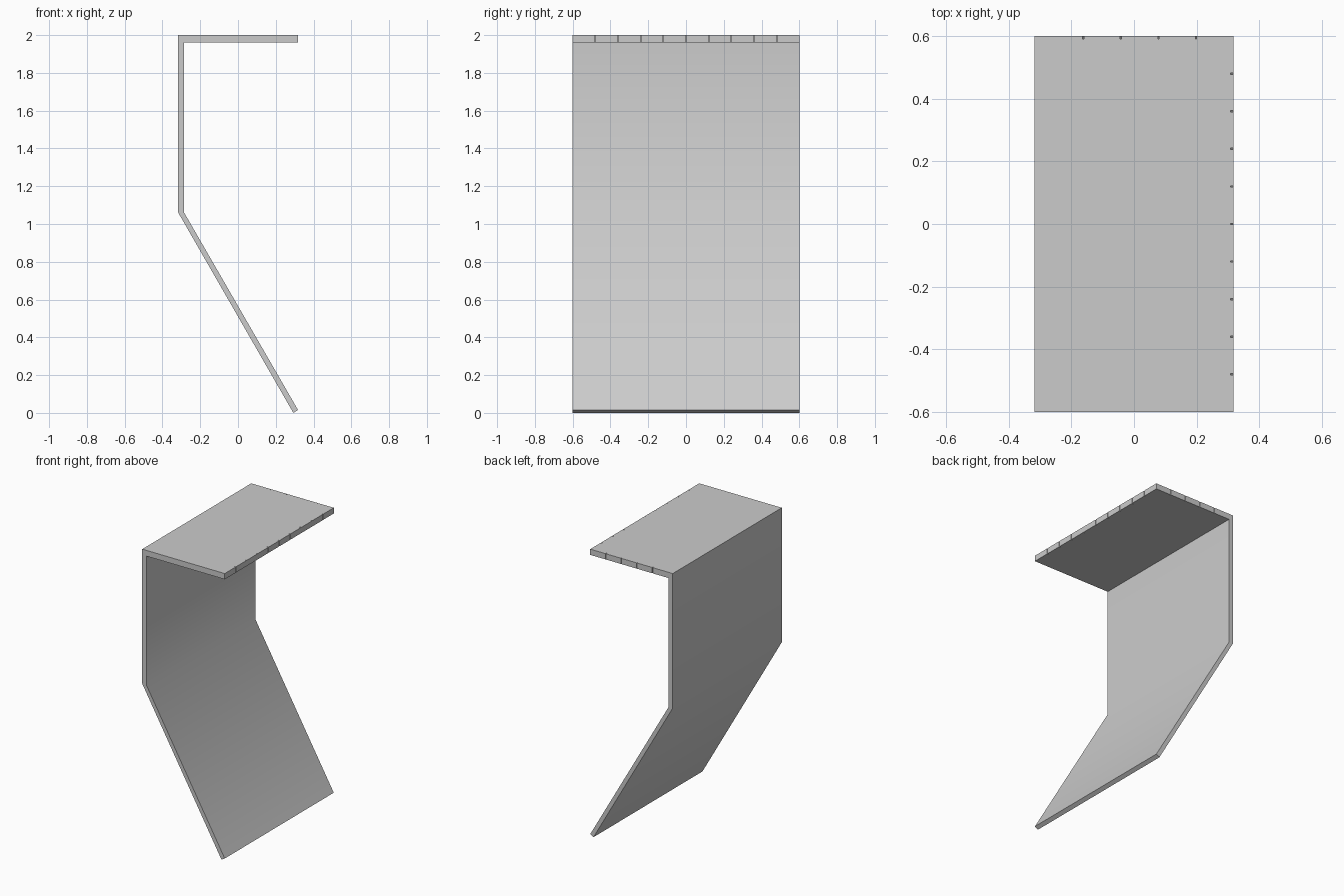
import bpy, bmesh
from math import radians
from mathutils import Matrix, Vector

default_cube = bpy.data.objects.get("Cube")
if default_cube:
    bpy.data.objects.remove(default_cube, do_unlink=True)

grey = bpy.data.materials.new("plain grey")
grey.use_nodes = True
colour = (0.6, 0.6, 0.6, 1)
grey.diffuse_color = colour
grey.node_tree.nodes["Principled BSDF"].inputs["Base Color"].default_value = colour

HALF_X, HALF_Y = 0.318, 0.6
NOTCH_WIDTH, NOTCH_DEPTH, SPACING = 0.004, 0.01, 0.12


def make_object(name, bm):
    bmesh.ops.recalc_face_normals(bm, faces=bm.faces)
    mesh = bpy.data.meshes.new(name)
    bm.to_mesh(mesh)
    bm.free()
    obj = bpy.data.objects.new(name, mesh)
    mesh.materials.append(grey)
    bpy.context.collection.objects.link(obj)
    return obj


def add_box(bm, centre, size):
    matrix = Matrix.Translation(centre) @ Matrix.Diagonal((*size, 1))
    bmesh.ops.create_cube(bm, size=1, matrix=matrix)


# Bent sheet: flat top, upright wall and sloping lower panel
profile = [(-HALF_X, 2), (HALF_X, 2), (HALF_X, 1.96), (-0.285, 1.96),
           (-0.285, 1.06), (HALF_X, 0.015), (0.293, 0), (-HALF_X, 1.063)]
bm = bmesh.new()
face = bm.faces.new([bm.verts.new((x, -HALF_Y, z)) for x, z in profile])
side = bmesh.ops.extrude_face_region(bm, geom=[face])["geom"]
bmesh.ops.translate(bm, vec=Vector((0, 2 * HALF_Y, 0)),
                    verts=[v for v in side if isinstance(v, bmesh.types.BMVert)])
panel = make_object("bent_panel", bm)

# Narrow notches along the open edge and the back edge of the top
bm = bmesh.new()
for i in range(-4, 5):
    add_box(bm, (HALF_X, i * SPACING, 1.98), (2 * NOTCH_DEPTH, NOTCH_WIDTH, 0.1))
for i in range(1, 5):
    add_box(bm, (HALF_X - i * SPACING, HALF_Y, 1.98), (NOTCH_WIDTH, 2 * NOTCH_DEPTH, 0.1))
cutter = make_object("notch_cutter", bm)
cutter.hide_render = True

cut = panel.modifiers.new("notches", "BOOLEAN")
cut.operation = "DIFFERENCE"
cut.solver = "EXACT"
cut.object = cutter

bpy.ops.object.select_all(action="DESELECT")
panel.select_set(True)
bpy.context.view_layer.objects.active = panel
bpy.ops.object.modifier_apply(modifier=cut.name)
bpy.data.objects.remove(cutter, do_unlink=True)

# Soft bend between wall and slope, crisp edges elsewhere
bpy.ops.object.shade_smooth_by_angle(angle=radians(40))
